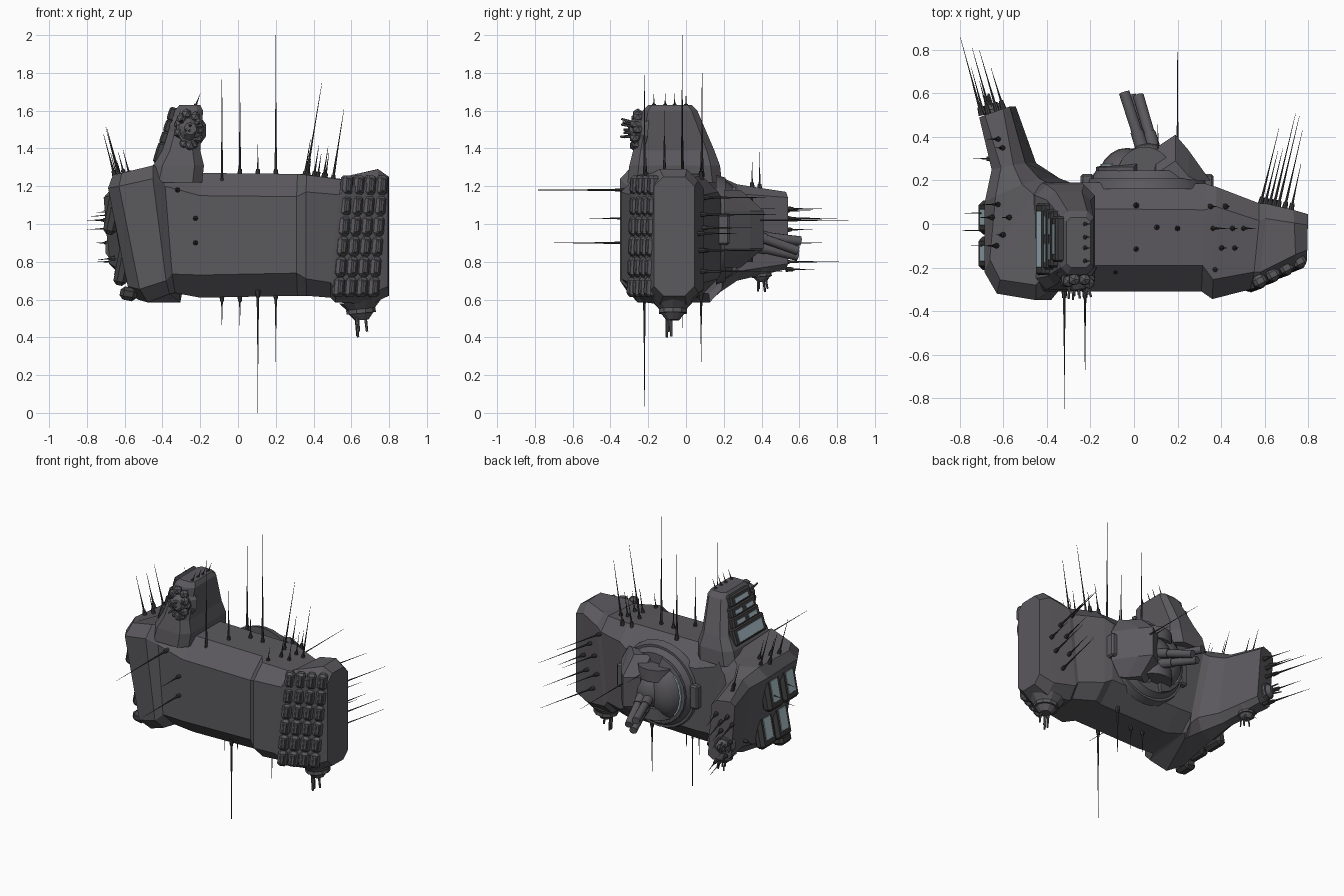
import bpy, bmesh, math, random
from mathutils import Vector, Matrix

if "Cube" in bpy.data.objects:
    bpy.data.objects.remove(bpy.data.objects["Cube"])
random.seed(4)


def material(name, c):
    m = bpy.data.materials.new(name)
    m.diffuse_color = (*c, 1)
    m.use_nodes = True
    m.node_tree.nodes["Principled BSDF"].inputs["Base Color"].default_value = m.diffuse_color
    return m


HULL = material("hull_grey", (0.105, 0.10, 0.11))
DARK = material("dark_metal", (0.05, 0.05, 0.053))
GLASS = material("window_glass", (0.42, 0.55, 0.6))


def finish(name, bm, mat, smooth=False):
    bmesh.ops.recalc_face_normals(bm, faces=bm.faces)
    me = bpy.data.meshes.new(name)
    bm.to_mesh(me)
    bm.free()
    me.materials.append(mat)
    ob = bpy.data.objects.new(name, me)
    bpy.context.collection.objects.link(ob)
    if smooth:
        bpy.context.view_layer.objects.active = ob
        ob.select_set(True)
        bpy.ops.object.shade_smooth_by_angle(angle=math.radians(35))
        ob.select_set(False)
    return ob


def loft(name, rings, mat=HULL):
    bm = bmesh.new()
    vs = [[bm.verts.new(p) for p in r] for r in rings]
    n = len(rings[0])
    for a, b in zip(vs, vs[1:]):
        for i in range(n):
            bm.faces.new((a[i], a[(i + 1) % n], b[(i + 1) % n], b[i]))
    bm.faces.new(vs[0])
    bm.faces.new(vs[-1])
    return finish(name, bm, mat)


def octagon(w0, w1, h0, h1, c):
    return [(w0, h0 + c), (w0, h1 - c), (w0 + c, h1), (w1 - c, h1),
            (w1, h1 - c), (w1, h0 + c), (w1 - c, h0), (w0 + c, h0)]


def hull_ring(fx, fy, bx, by, lo, hi, c, lean):
    # chamfered upright slice running from front point to back point
    F, B = Vector((fx, fy)), Vector((bx, by))
    L = (B - F).length
    out = []
    for w, z in octagon(0, L, lo, hi, c):
        p = F.lerp(B, w / L)
        out.append((p.x + lean * (1 - z), p.y, z))
    return out


def aim(base, d):
    return Matrix.Translation(base) @ Vector(d).to_track_quat('Z', 'Y').to_matrix().to_4x4()


def rod(bm, a, b, r1, r2, seg=8):
    a, b = Vector(a), Vector(b)
    bmesh.ops.create_cone(bm, cap_ends=True, segments=seg, radius1=r1, radius2=r2, depth=(b - a).length,
                          matrix=aim((a + b) / 2, b - a))


def block(bm, loc, size, rot=Matrix(), bevel=0.01):
    t = bmesh.new()
    bmesh.ops.create_cube(t, size=1, matrix=Matrix.Diagonal((*size, 1)))
    bmesh.ops.bevel(t, geom=t.edges[:], offset=bevel, segments=1, affect='EDGES')
    t.transform(Matrix.Translation(loc) @ rot)
    me = bpy.data.meshes.new("tmp")
    t.to_mesh(me)
    t.free()
    bm.from_mesh(me)
    bpy.data.meshes.remove(me)


# Hull: swept-back arm, elbow, long body, tapered end block
loft("hull", [hull_ring(*s) for s in (
    (-.70, .49, -.56, .54, .76, 1.17, .03, .08),
    (-.635, .25, -.48, .28, .70, 1.21, .05, .12),
    (-.65, .10, -.40, .21, .64, 1.25, .07, .2),
    (-.65, -.22, -.37, .195, .60, 1.26, .07, .2),
    (-.59, -.32, -.36, .19, .585, 1.27, .07, .2),
    (-.42, -.35, -.35, .19, .63, 1.31, .07, .13),
    (-.37, -.31, -.33, .19, .635, 1.30, .10, .08),
    (-.20, -.31, -.20, .19, .61, 1.27, .12, 0),
    (.31, -.31, .33, .185, .62, 1.265, .12, 0),
    (.36, -.345, .38, .17, .62, 1.26, .09, 0),
    (.52, -.30, .56, .095, .61, 1.235, .08, -.1),
    (.55, -.29, .585, .095, .585, 1.255, .07, -.1),
    (.73, -.20, .72, .065, .575, 1.29, .06, -.05),
    (.795, -.17, .80, .045, .62, 1.25, .05, 0))])

# Bridge tower
loft("tower", [[(x, y, z) for x, y in octagon(*q)] for z, q in (
    (1.22, (-.47, -.19, -.31, .19, .05)), (1.31, (-.45, -.18, -.30, .18, .05)),
    (1.39, (-.40, -.20, -.28, .15, .04)), (1.60, (-.335, -.185, -.23, .06, .03)),
    (1.63, (-.31, -.20, -.20, .03, .02)))])

# Tower windows: stepped frames with glass on the sloping left side
frames, glass = bmesh.new(), bmesh.new()
lean = Matrix.Rotation(math.radians(17), 4, 'Y')
for x, z, w, h, n in ((-.41, 1.375, .30, .10, 1), (-.383, 1.455, .25, .055, 2),
                      (-.363, 1.515, .23, .055, 2), (-.343, 1.58, .18, .06, 1)):
    block(frames, (x - .002, -.07, z), (.05, w + .03, h + .015), lean)
    for i in range(n):
        y = -.07 + (i - (n - 1) / 2) * w / n
        block(glass, (x - .02, y, z), (.018, w / n - .035, h - .022), lean, .004)
# Side windows, two by two on the leaning outer face
tilt = Matrix.Rotation(math.radians(11), 4, 'Y')
for y in (-.135, .03):
    for z in (.80, 1.07):
        x = -.645 + .2 * (1 - z)
        block(frames, (x, y, z), (.07, .155, .255), tilt, .02)
        block(glass, (x - .028, y, z), (.02, .085, .155), tilt, .007)
block(frames, (-.58, -.2, .63), (.09, .12, .07), tilt, .02)
finish("window_frames", frames, DARK)
finish("window_panes", glass, GLASS)

# Launch pods on the slanted front of the end block
pods = bmesh.new()
turn = Matrix.Rotation(math.radians(27), 4, 'Z') @ Matrix.Rotation(math.radians(5), 4, 'Y')
for c in range(4):
    for r in range(6):
        z = .665 + r * .108
        x = .555 + c * .061 + .08 * (z - .95)
        y = -.27 + c * .03 + .03 * (z - .95)
        block(pods, (x, y, z), (.060, .055, .103), turn, .014)
        block(pods, (x + .010, y - .022, z), (.026, .022, .07), turn, .006)
finish("launch_pods", pods, HULL)

# Rear gun: base ring, drums, wedge shield and three barrels
C = Vector((.06, .19, .97))
base = bmesh.new()
rod(base, C - Vector((0, .03, 0)), C + Vector((0, .02, 0)), .29, .275, 28)
rod(base, C + Vector((0, .02, 0)), C + Vector((0, .055, 0)), .26, .235, 28)
for x in (-.215, .335):
    block(base, (x, .195, .97), (.06, .07, .16))
finish("gun_base", base, HULL, True)
dome = bmesh.new()
for x, y, z, r, sz in ((-.03, .22, .97, .13, 1.4), (.07, .23, .97, .14, 1.0)):
    bmesh.ops.create_uvsphere(dome, u_segments=20, v_segments=12, radius=r,
                              matrix=Matrix.Translation((x, y, z)) @ Matrix.Diagonal((1, 1, sz, 1)))
for z in (.84, 1.10):
    rod(dome, (.05, .23, z - .04), (.05, .23, z + .04), .125, .125, 20)
finish("gun_dome", dome, HULL, True)
loft("gun_shield", [[(.07, .22, z), (.10, .33 + s, z), (.19, .39 + s, z), (.25, .32 + s, z),
                     (.34 + s * .5, .20, z)] for z, s in ((.77, -.10), (.87, .02), (1.07, .02), (1.18, -.10))])
guns = bmesh.new()
for a, b in (((.06, .28, .95), (-.045, .605, .91)), ((.11, .28, .97), (.02, .59, .86)),
             ((.08, .28, .90), (-.015, .59, .83))):
    rod(guns, a, b, .025, .025, 12)
    a, b = Vector(a), Vector(b)
    rod(guns, a, a.lerp(b, .45), .033, .03, 12)
finish("gun_barrels", guns, HULL, True)


# Curved housing and window on the left of the gun base
def arc(name, a0, a1, r0, r1, y0, y1, mat):
    rings = []
    for i in range(9):
        a = math.radians(a0 + i * (a1 - a0) / 8)
        rings.append([(C.x + r * math.cos(a), y, C.z + r * math.sin(a))
                      for r, y in ((r0, .2), (r0, y0), (r1, y1), (r1, .2))])
    loft(name, rings, mat)


arc("gun_collar", 105, 255, .14, .235, .285, .262, HULL)
arc("gun_window", 140, 220, .165, .215, .286, .275, GLASS)


# Small turrets: stacked collar, head and clustered barrels
def turret(name, p, d, r, length, n, spread):
    bm = bmesh.new()
    p, d = Vector(p), Vector(d).normalized()
    rod(bm, p - d * r * .6, p, r * 1.7, r * 1.15, 10)
    rod(bm, p, p + d * r * .35, r * 1.2, r * 1.2, 10)
    rod(bm, p + d * r * .35, p + d * r * .9, r, r * .55, 10)
    for i in range(n):
        o = Vector([random.uniform(-1, 1) for _ in range(3)]) * r * .55
        o -= d * o.dot(d)
        e = (d + o * spread / r).normalized()
        rod(bm, p + o, p + o + e * length * random.uniform(.75, 1), r * .14, r * .1, 6)
    finish(name, bm, HULL)


turret("belly_turret", (.65, -.07, .55), (.1, 0, -1), .065, .15, 4, .06)
turret("arm_turret", (-.57, .40, .735), (.05, .1, -1), .045, .1, 6, .2)
turret("arm_tip_turret", (-.64, .515, .87), (-.3, .95, 0), .045, .1, 6, .2)
turret("tower_turret", (-.26, -.25, 1.50), (.15, -1, .1), .06, .1, 8, .4)
knobs = bmesh.new()
for i in range(11):
    a = i * 2.4
    bmesh.ops.create_icosphere(knobs, subdivisions=1, radius=.03, matrix=Matrix.Translation(
        (-.26 + .055 * math.cos(a), -.255 - .008 * (i % 3), 1.50 + .085 * math.sin(a))))
finish("tower_turret_housing", knobs, HULL)

# Antennas: (base, tip) with a collar, thick root and hair-thin end
ANT = [((-.085, -.22, 1.2), (-.085, -.22, 1.82)), ((.01, .085, 1.25), (.01, .085, 1.83)),
       ((.01, -.115, 1.25), (.01, -.115, 1.6)), ((.105, -.015, 1.25), (.105, -.015, 1.42)),
       ((.2, -.02, 1.25), (.2, -.02, 2.0)), ((-.085, -.02, .63), (-.085, -.02, .45)),
       ((.01, -.02, .63), (.01, -.02, .46)), ((.105, -.22, .65), (.105, -.22, 0)),
       ((.2, .08, .64), (.2, .08, .27)), ((-.225, -.3, 1.03), (-.225, -.51, 1.03)),
       ((-.225, -.3, .9), (-.225, -.70, .9)), ((-.32, -.3, 1.18), (-.32, -.85, 1.18)),
       ((.2, .2, 1.02), (.2, .85, 1.02)), ((.11, .2, 1.08), (.11, .47, 1.08))]
for x, y, h in ((.35, .08, .2), (.42, .08, .12), (.36, -.02, .5), (.45, -.02, .16), (.5, -.02, .36),
                (.4, -.11, .17), (.46, -.11, .13), (.37, -.21, .1)):
    ANT.append(((x, y, 1.24 - max(0, x - .4) * .2), (x + h * .17, y, 1.25 + h)))
for x, z, h in ((.58, 1.14, .36), (.62, .98, .27), (.66, 1.05, .42), (.69, .86, .35), (.64, .75, .43),
                (.72, .95, .2), (.6, .86, .26)):
    ANT.append(((x, .085 - (x - .58) * .2, z), (x + h * .24, .08 + h, z)))
for x, y, h in ((-.62, .39, .2), (-.60, .35, .14), (-.62, .09, .27), (-.65, .03, .22), (-.57, .03, .14),
                (-.63, -.1, .25), (-.60, -.05, .12)):
    ANT.append(((x, y, 1.25 - max(0, y) * .2), (x - h * .28, y, 1.26 + h - max(0, y) * .2)))
for x, z, h in ((-.70, 1.02, .34), (-.67, 1.07, .14), (-.63, .97, .15), (-.60, 1.08, .2), (-.66, .8, .29),
                (-.60, .76, .16), (-.69, .9, .2), (-.63, 1.03, .28)):
    ANT.append(((x, .52 + (x + .63) * .3, z), (max(x - h * .29, -.8), .52 + h, z)))
for y, z, h in ((.05, 1.05, .1), (-.03, .98, .12), (.3, .82, .06), (-.1, 1.07, .07)):
    ANT.append(((-.65, y, z), (-.68 - h, y, z - .01)))
for y in (-.17, -.11, -.06, 0):
    ANT.append(((-.23, y, 1.61), (-.20, y, 1.69)))
bm = bmesh.new()
for a, b in ANT:
    a, b = Vector(a), Vector(b)
    L = (b - a).length
    d = (b - a) / L
    rod(bm, a, a + d * min(.04, L * .3), .014, .010, 8)
    rod(bm, a, a + d * L * .5, .008, .003, 6)
    rod(bm, a + d * L * .5, b, .003, .0008, 6)
finish("antennas", bm, DARK)
